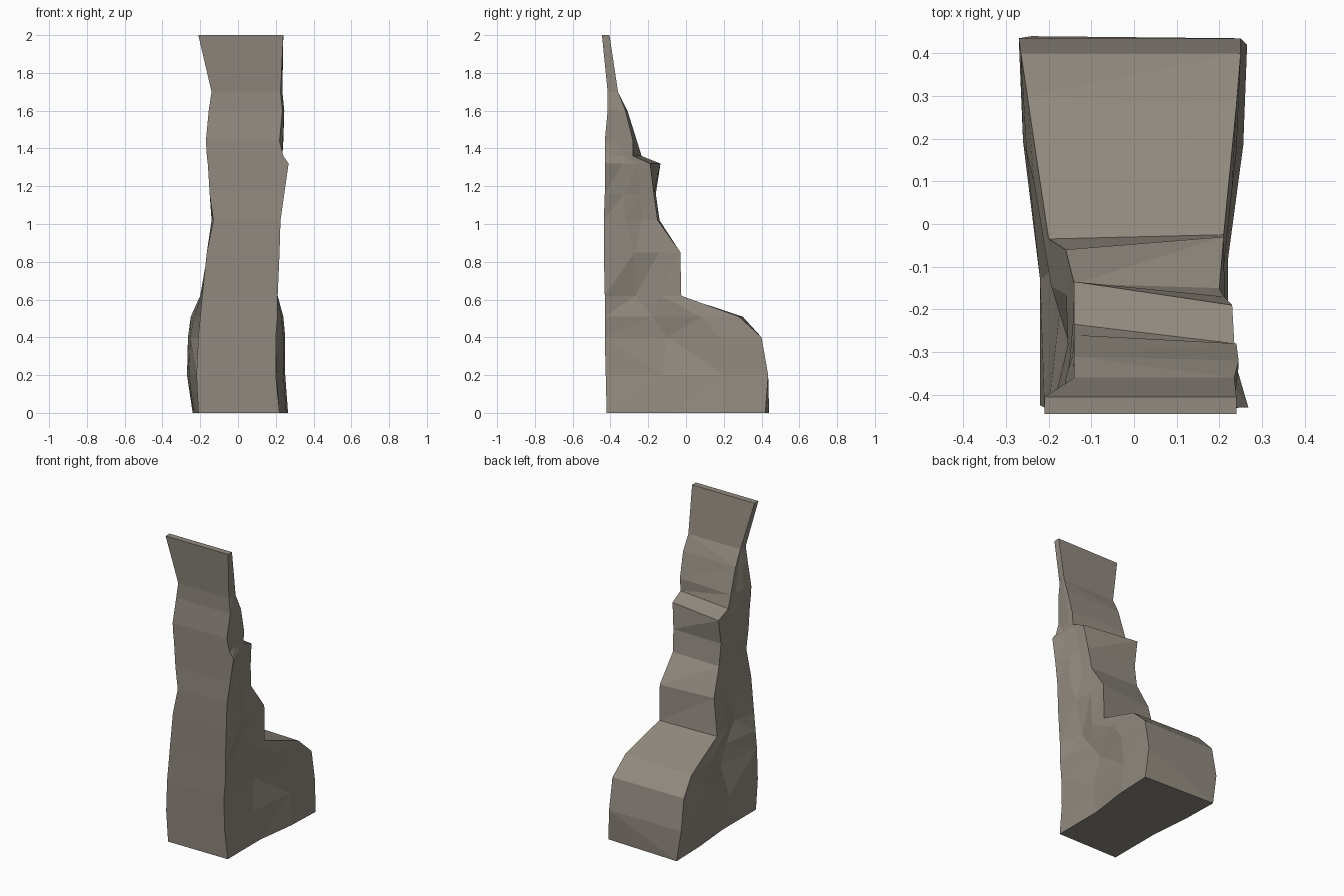
import bpy, bmesh

# Rock material
stone = bpy.data.materials.new("warm grey stone")
stone.diffuse_color = (0.285, 0.255, 0.215, 1)

# Cross-sections: z, front y, back y (left), back y shift (right),
# then left/right x at the front, at the side crease, and at the back
SECTIONS = [
    (0.00, -0.42, 0.44, -0.02, -0.21, 0.22, -0.21, 0.22, -0.24, 0.265),
    (0.20, -0.425, 0.435, 0.0, -0.22, 0.20, -0.22, 0.205, -0.27, 0.25),
    (0.40, -0.43, 0.40, 0.0, -0.21, 0.20, -0.20, 0.20, -0.265, 0.25),
    (0.51, -0.43, 0.30, -0.02, -0.20, 0.21, -0.17, 0.19, -0.25, 0.24),
    (0.62, -0.43, -0.035, 0.01, -0.19, 0.21, -0.17, 0.19, -0.20, 0.21),
    (0.85, -0.435, -0.06, 0.03, -0.165, 0.22, -0.155, 0.22, -0.16, 0.21),
    (1.02, -0.435, -0.14, -0.01, -0.13, 0.225, -0.14, 0.225, -0.14, 0.20),
    (1.16, -0.43, -0.16, -0.01, -0.15, 0.245, -0.145, 0.23, -0.14, 0.21),
    (1.32, -0.43, -0.135, -0.055, -0.16, 0.268, -0.15, 0.24, -0.14, 0.23),
    (1.36, -0.43, -0.235, -0.045, -0.165, 0.24, -0.155, 0.23, -0.14, 0.235),
    (1.44, -0.43, -0.26, -0.02, -0.17, 0.22, -0.16, 0.23, -0.14, 0.24),
    (1.60, -0.415, -0.31, -0.01, -0.155, 0.235, -0.15, 0.24, -0.14, 0.245),
    (1.70, -0.415, -0.36, 0.0, -0.14, 0.225, -0.14, 0.23, -0.14, 0.235),
    (2.00, -0.445, -0.405, 0.0, -0.21, 0.24, -0.21, 0.24, -0.21, 0.24),
]


def ring(bm, z, yf, yb, shift, fl, fr, ml, mr, bl, br):
    """One outline: front corners, side crease, side bulge, back corners."""
    def side(front, crease, back, y_back):
        depth = y_back - yf
        bulge = crease + (back - crease) * 0.8
        return [(front, yf), (crease, yf + depth * 0.4),
                (bulge, yf + depth * 0.72), (back, y_back)]
    right = side(fr, mr, br, yb + shift)
    left = side(fl, ml, bl, yb)
    return [bm.verts.new((x, y, z)) for x, y in right + left[::-1]]


# Stepped rock pillar lofted through the outlines
bm = bmesh.new()
rings = [ring(bm, *s) for s in SECTIONS]
n = len(rings[0])
for low, high in zip(rings, rings[1:]):
    for i in range(n):
        j = (i + 1) % n
        bm.faces.new((low[i], low[j], high[j], high[i]))
bm.faces.new(rings[0][::-1])
bm.faces.new(rings[-1])

# Jagged crevices where the lump meets the upright slab
for i, side in ((1, -1), (6, 1)):
    rings[1][i].co.y -= 0.05
    rings[2][i].co.x += side * 0.02
    rings[3][i].co.y -= 0.03
    rings[4][i].co.x += side * 0.015
bmesh.ops.triangulate(bm, faces=bm.faces[:])
bmesh.ops.recalc_face_normals(bm, faces=bm.faces[:])

mesh = bpy.data.meshes.new("rock_pillar")
bm.to_mesh(mesh)
bm.free()
mesh.materials.append(stone)
rock = bpy.data.objects.new("rock_pillar", mesh)
bpy.context.collection.objects.link(rock)
